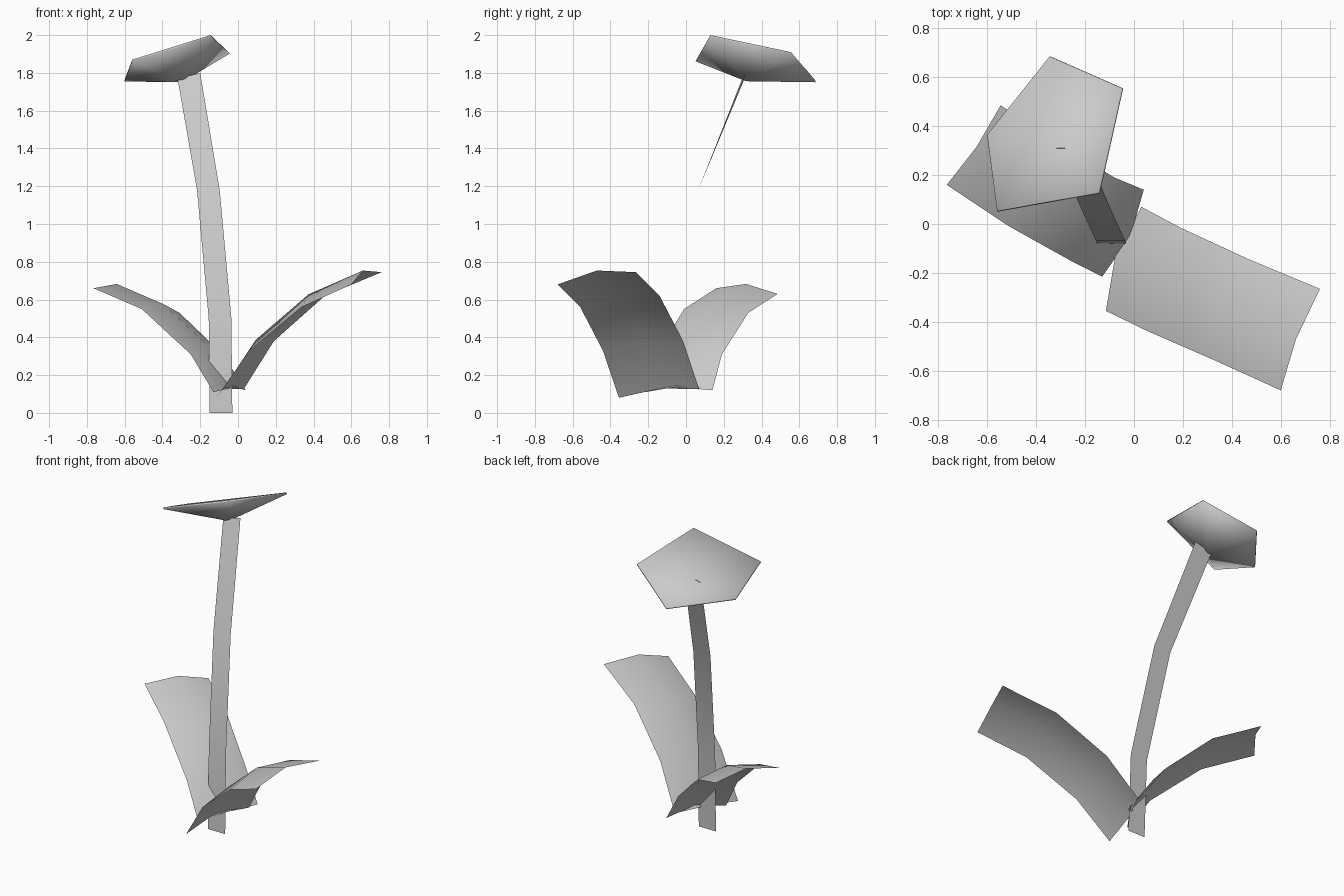
import bpy
import bmesh
from mathutils import Vector

default_cube = bpy.data.objects.get("Cube")
if default_cube:
    bpy.data.objects.remove(default_cube)

# One plain grey for the whole plant
grey = bpy.data.materials.new("light grey")
grey.use_nodes = True
grey.diffuse_color = (0.6, 0.6, 0.6, 1)
grey.node_tree.nodes["Principled BSDF"].inputs["Base Color"].default_value = grey.diffuse_color


def finish(name, bm, smooth=True):
    """Turn a bmesh into a named, coloured object."""
    mesh = bpy.data.meshes.new(name)
    bm.to_mesh(mesh)
    bm.free()
    mesh.materials.append(grey)
    for polygon in mesh.polygons:
        polygon.use_smooth = smooth
    obj = bpy.data.objects.new(name, mesh)
    bpy.context.collection.objects.link(obj)
    return obj


def ribbon(name, rows, smooth=True):
    """Skin a sheet of quads across successive rows of points."""
    bm = bmesh.new()
    grid = [[bm.verts.new(point) for point in row] for row in rows]
    for lower, upper in zip(grid, grid[1:]):
        for i in range(len(lower) - 1):
            bm.faces.new((lower[i], lower[i + 1], upper[i + 1], upper[i]))
    return finish(name, bm, smooth)


def leaf(name, near_edge, far_edge, bulge):
    """Arching leaf whose midrib is lifted along the sheet's normal."""
    near = [Vector(p) for p in near_edge]
    far = [Vector(p) for p in far_edge]
    rows = []
    for i, (a, b) in enumerate(zip(near, far)):
        before, after = max(i - 1, 0), min(i + 1, len(near) - 1)
        along = near[after] - near[before]
        normal = along.cross(b - a).normalized()
        if normal.z < 0:
            normal.negate()
        rows.append((a, (a + b) / 2 + normal * bulge, b))
    # Wind the sheet so that its upper side is the outside
    across = rows[0][2] - rows[0][0]
    if across.cross(rows[-1][0] - rows[0][0]).z < 0:
        rows = [tuple(reversed(row)) for row in rows]
    return ribbon(name, rows)


# Leaves, each given by its two long edges from base to tip
leaf("left_leaf",
     [(-.115, -.355, .08), (.06, -.44, .33), (.336, -.56, .56), (.6, -.68, .68)],
     [(.03, .07, .125), (.19, -.015, .38), (.46, -.14, .62), (.76, -.265, .745)],
     .045)
leaf("right_leaf",
     [(-.13, -.215, .11), (-.25, -.155, .31), (-.51, -.01, .55), (-.765, .16, .66)],
     [(.04, .14, .12), (-.08, .19, .31), (-.31, .33, .53), (-.545, .485, .63)],
     .04)

# Stem: a flat strip bending back towards the flower
stem_path = [(-.09, -.085, 0), (-.095, -.07, .5), (-.157, .065, 1.18), (-.26, .31, 1.785)]
half_width = Vector((.06, 0, 0))
stem_rows = [(Vector(p) - half_width, Vector(p) + half_width) for p in stem_path]
for end, lift in zip(stem_rows[-1], (-.015, .015)):
    end.z += lift
ribbon("stem", stem_rows)

# Flower: a shallow five-sided cup, tilted, with a thin wall
rim_points = [(-.345, .685, 1.76), (-.6, .365, 1.765), (-.56, .055, 1.87),
              (-.145, .13, 2), (-.05, .555, 1.91)]
bm = bmesh.new()
rim = [bm.verts.new(p) for p in rim_points]
heart = bm.verts.new((-.29, .32, 1.765))
for i, corner in enumerate(rim):
    bm.faces.new((heart, corner, rim[(i + 1) % len(rim)]))
bmesh.ops.recalc_face_normals(bm, faces=bm.faces)
if sum(f.normal.z for f in bm.faces) < 0:
    bmesh.ops.reverse_faces(bm, faces=bm.faces)
flower = finish("flower_cup", bm)
wall = flower.modifiers.new("wall", "SOLIDIFY")
wall.thickness = .01
bpy.context.view_layer.objects.active = flower
flower.select_set(True)
bpy.ops.object.shade_smooth_by_angle()
